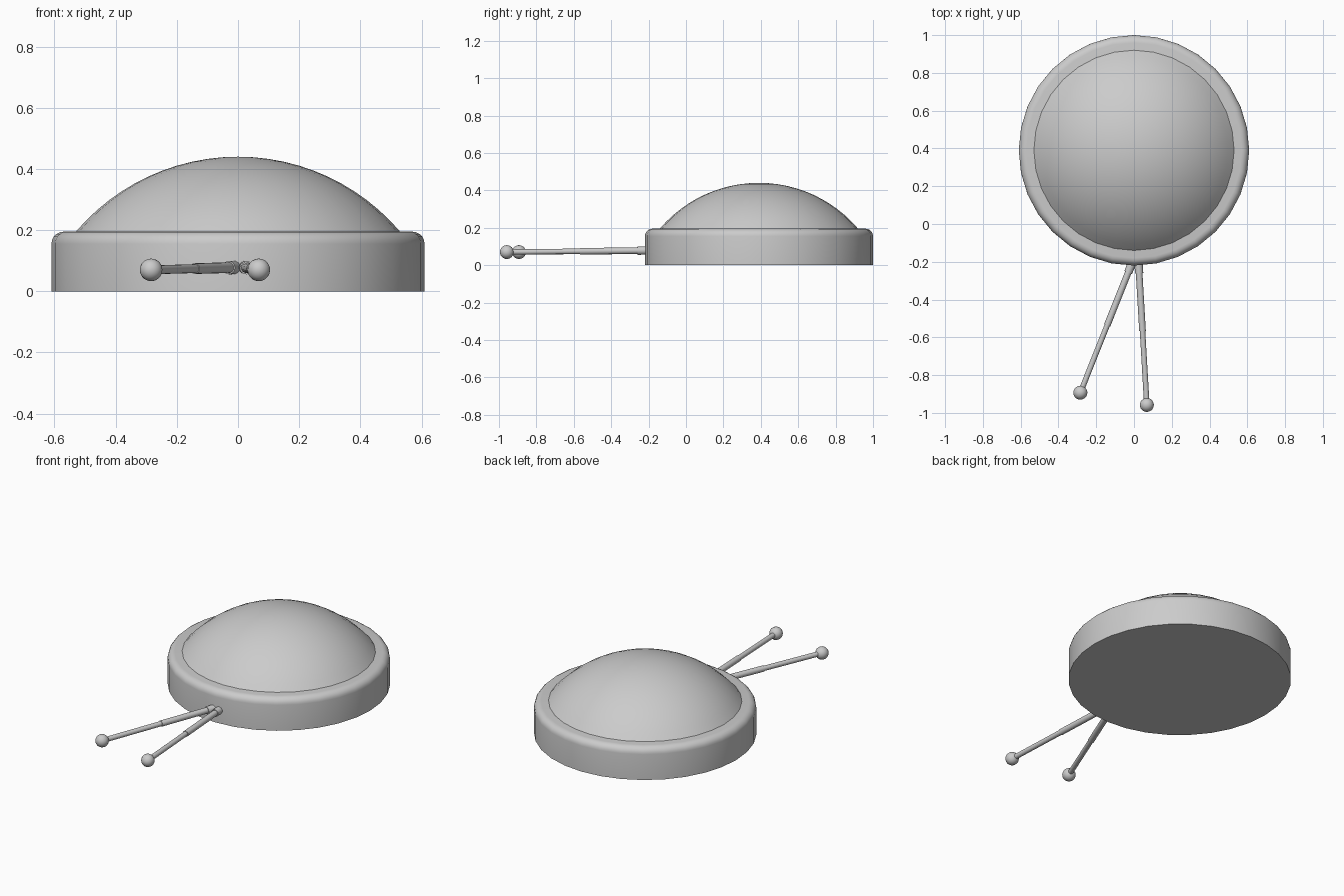
import bpy, bmesh, math
from mathutils import Vector

if "Cube" in bpy.data.objects:
    bpy.data.objects.remove(bpy.data.objects["Cube"])

CENTRE = Vector((0, 0.39, 0))


def lathe(name, profile, origin, axis=(0, 0, 1), sides=32, angle=35):
    """Revolve (radius, height) points around an axis, closing on the poles."""
    bm = bmesh.new()
    rings = []
    for r, h in profile:
        if r == 0:
            rings.append([bm.verts.new((0, 0, h))])
        else:
            rings.append([bm.verts.new((r * math.cos(2 * math.pi * i / sides),
                                        r * math.sin(2 * math.pi * i / sides), h))
                          for i in range(sides)])
    for a, b in zip(rings, rings[1:]):
        for i in range(sides):
            j = (i + 1) % sides
            if len(a) == 1:
                bm.faces.new((a[0], b[j], b[i]))
            elif len(b) == 1:
                bm.faces.new((a[i], a[j], b[0]))
            else:
                bm.faces.new((a[i], a[j], b[j], b[i]))
    bmesh.ops.recalc_face_normals(bm, faces=bm.faces)
    mesh = bpy.data.meshes.new(name)
    bm.to_mesh(mesh)
    bm.free()
    ob = bpy.data.objects.new(name, mesh)
    bpy.context.collection.objects.link(ob)
    ob.location = origin
    ob.rotation_euler = Vector(axis).to_track_quat('Z', 'Y').to_euler()
    bpy.ops.object.select_all(action='DESELECT')
    ob.select_set(True)
    bpy.context.view_layer.objects.active = ob
    bpy.ops.object.shade_smooth_by_angle(angle=math.radians(angle))
    return ob


# Round base with a rounded upper rim
R, H, B = 0.61, 0.195, 0.04
rim = [(R - B + B * math.cos(t), H - B + B * math.sin(t))
       for t in (math.pi / 2 * k / 5 for k in range(6))]
lathe("base", [(0, 0), (R, 0)] + rim + [(0, H)], CENTRE)

# Shallow spherical dome
a, rise = 0.53, 0.245
rad = (a * a + rise * rise) / (2 * rise)
full = math.asin(a / rad)
dome = [(rad * math.sin(full * k / 12), H + rise - rad + rad * math.cos(full * k / 12))
        for k in range(12, 0, -1)]
lathe("dome", dome + [(0, H + rise)], CENTRE)

# Two telescopic aerials: socket, thick section, thin section and ball tip
aerials = {
    "left": (Vector((-0.010, -0.205, 0.078)), Vector((-0.284, -0.893, 0.07))),
    "right": (Vector((0.024, -0.205, 0.078)), Vector((0.068, -0.958, 0.07))),
}
for side, (start, tip) in aerials.items():
    d = tip - start
    n = d.length
    lathe(side + "_aerial_socket", [(0, 0), (0.022, 0), (0.022, 0.055), (0, 0.055)],
          start, d, 16)
    lathe(side + "_aerial_rod",
          [(0, 0.02), (0.0175, 0.02), (0.0175, n * 0.48), (0.0145, n * 0.48),
           (0.0145, n), (0, n)], start, d, 16)
    ball = [(0.037 * math.sin(math.pi * k / 12), -0.037 * math.cos(math.pi * k / 12))
            for k in range(1, 12)]
    lathe(side + "_aerial_tip", [(0, -0.037)] + ball + [(0, 0.037)], tip, d, 20)
